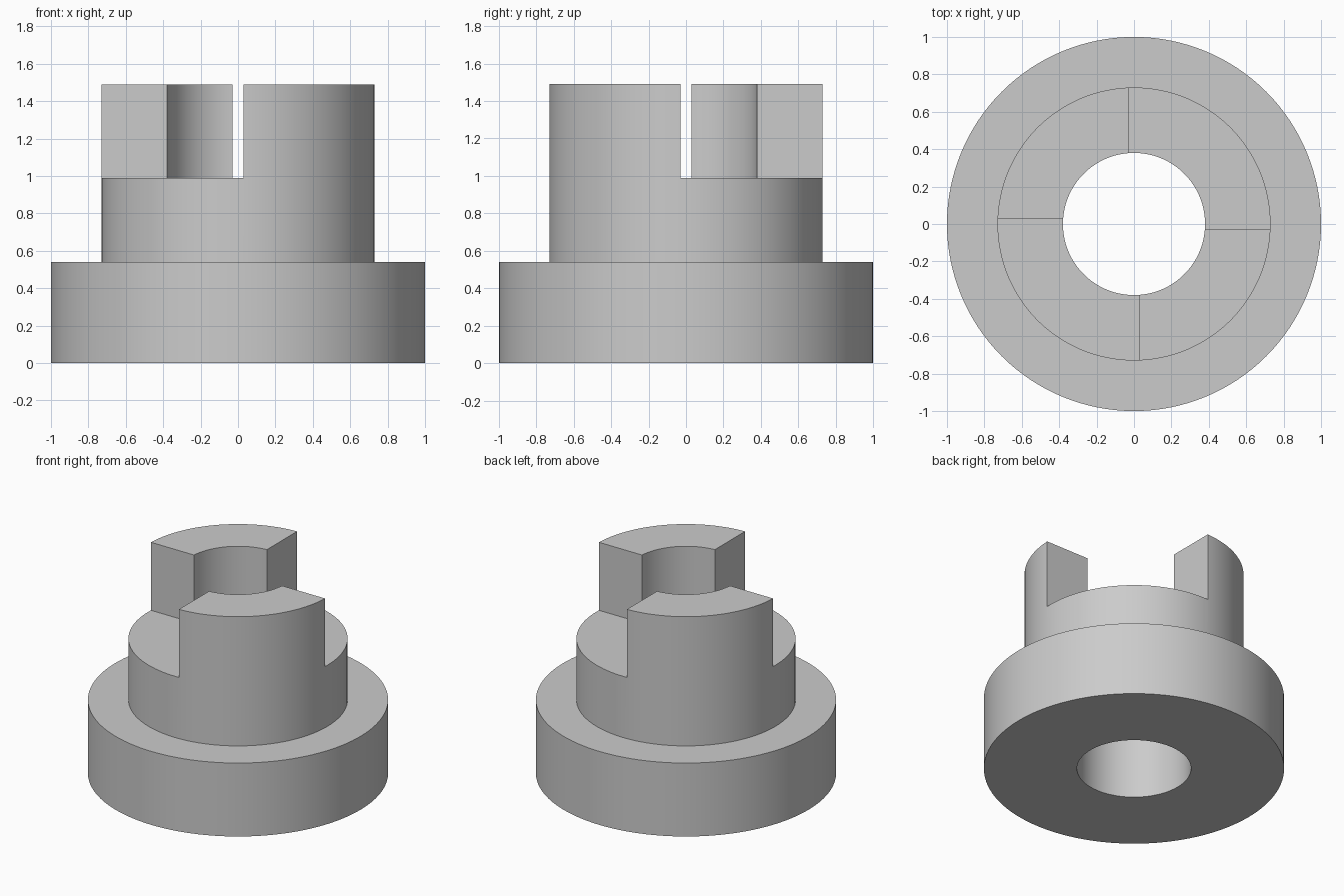
import bpy
import bmesh
import math

cube = bpy.data.objects.get("Cube")
if cube:
    bpy.data.objects.remove(cube, do_unlink=True)

SEGMENTS = 128
BORE, HUB, FLANGE = 0.38, 0.73, 1.0
FLANGE_TOP, JAW_FLOOR, JAW_TOP = 0.54, 0.99, 1.49
GAP = 0.03

grey = bpy.data.materials.new("plain grey")
grey.use_nodes = True
colour = (0.6, 0.6, 0.6, 1)
grey.diffuse_color = colour
grey.node_tree.nodes["Principled BSDF"].inputs["Base Color"].default_value = colour


def add_object(name, bm):
    mesh = bpy.data.meshes.new(name)
    bmesh.ops.recalc_face_normals(bm, faces=bm.faces)
    bm.to_mesh(mesh)
    bm.free()
    obj = bpy.data.objects.new(name, mesh)
    bpy.context.collection.objects.link(obj)
    mesh.materials.append(grey)
    return obj


def lathe(name, profile):
    """Revolve a closed (radius, height) profile about z."""
    bm = bmesh.new()
    rings = []
    for i in range(SEGMENTS):
        a = math.tau * i / SEGMENTS
        rings.append([bm.verts.new((r * math.cos(a), r * math.sin(a), z))
                      for r, z in profile])
    n = len(profile)
    for i, ring in enumerate(rings):
        after = rings[(i + 1) % SEGMENTS]
        for j in range(n):
            k = (j + 1) % n
            bm.faces.new((ring[j], after[j], after[k], ring[k]))
    return add_object(name, bm)


def quadrant_cutter(name, side):
    """Box removing one quadrant above the jaw floor, widened by the gap."""
    bm = bmesh.new()
    bmesh.ops.create_cube(bm, size=1)
    for v in bm.verts:
        v.co.x = side * (v.co.x + 0.5 - GAP)
        v.co.y = side * (v.co.y + 0.5 - GAP)
        v.co.z += JAW_FLOOR + 0.5
    cutter = add_object(name, bm)
    cutter.hide_render = True
    return cutter


# Flanged hub with a through bore
coupling = lathe("jaw_coupling_hub", [
    (BORE, 0), (FLANGE, 0), (FLANGE, FLANGE_TOP),
    (HUB, FLANGE_TOP), (HUB, JAW_TOP), (BORE, JAW_TOP)])

# Cut away two opposite quadrants to leave the two jaws
bpy.context.view_layer.objects.active = coupling
for name, side in (("back_left_cutter", 1), ("front_right_cutter", -1)):
    cutter = quadrant_cutter(name, side)
    cut = coupling.modifiers.new(name, 'BOOLEAN')
    cut.operation = 'DIFFERENCE'
    cut.solver = 'EXACT'
    cut.object = cutter
    bpy.ops.object.modifier_apply(modifier=cut.name)
    bpy.data.objects.remove(cutter, do_unlink=True)

# Smooth round walls, crisp edges
bpy.ops.object.select_all(action='DESELECT')
coupling.select_set(True)
bpy.ops.object.shade_smooth_by_angle(angle=math.radians(30))
